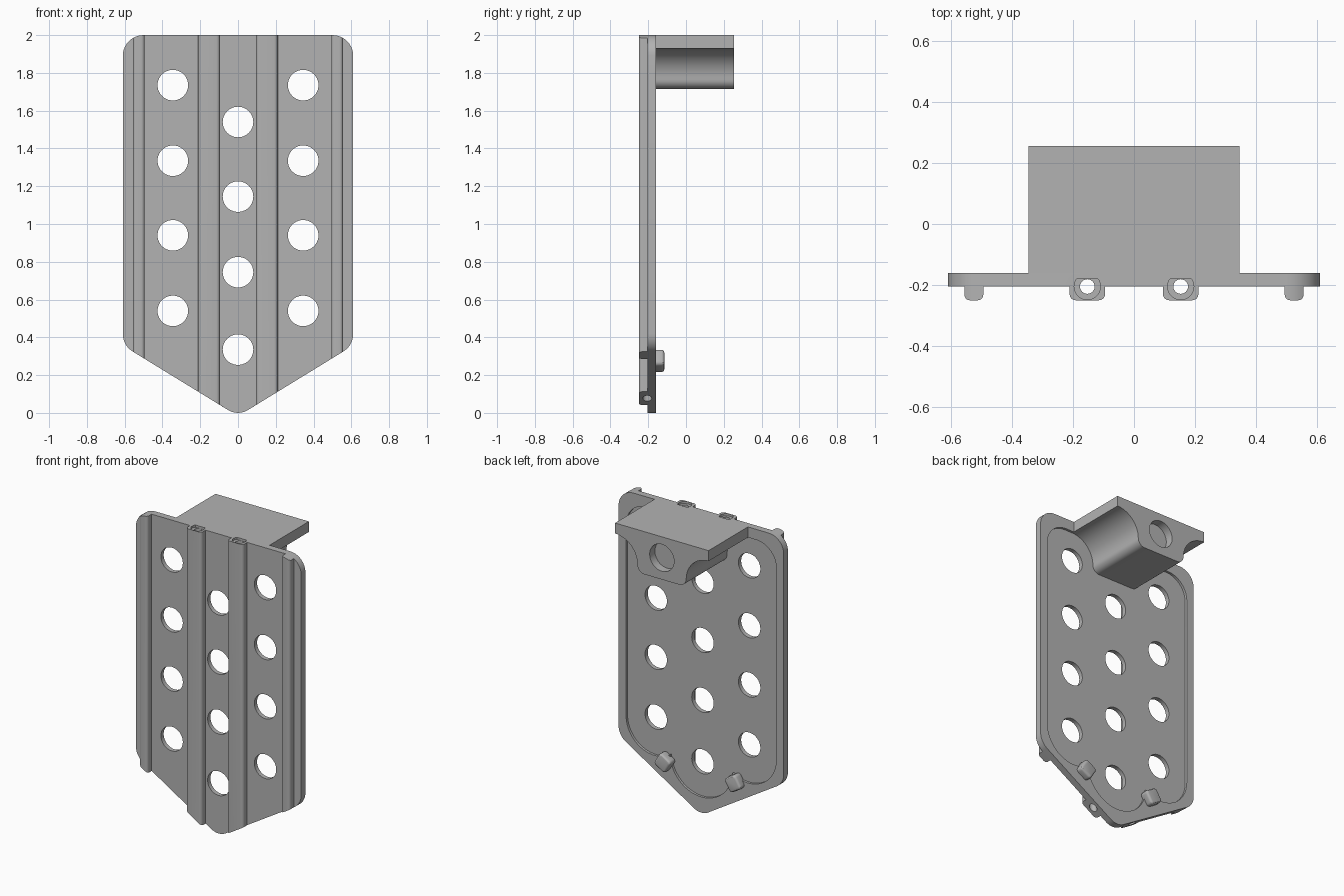
import bpy, bmesh, math
from mathutils import Vector

if "Cube" in bpy.data.objects:
    bpy.data.objects.remove(bpy.data.objects["Cube"])

grey = bpy.data.materials.new("grey_plastic")
grey.diffuse_color = (0.45, 0.45, 0.45, 1)
grey.use_nodes = True
grey.node_tree.nodes["Principled BSDF"].inputs["Base Color"].default_value = grey.diffuse_color


def arc(cx, cz, r, a0, a1, n=16):
    """Points on an arc, angles in degrees."""
    return [(cx + r * math.cos(math.radians(a0 + (a1 - a0) * i / n)),
             cz + r * math.sin(math.radians(a0 + (a1 - a0) * i / n))) for i in range(n + 1)]


def rounded(corners, n=10):
    """Convex polygon (x, y, radius) with filleted corners."""
    out = []
    for i, (x, y, r) in enumerate(corners):
        p = Vector((x, y))
        if r == 0:
            out.append((x, y))
            continue
        a = (Vector(corners[i - 1][:2]) - p).normalized()
        b = (Vector(corners[(i + 1) % len(corners)][:2]) - p).normalized()
        half = a.angle(b) / 2
        c = p + (a + b).normalized() * (r / math.sin(half))
        s, e = p + a * (r / math.tan(half)) - c, p + b * (r / math.tan(half)) - c
        a0 = math.atan2(s.y, s.x)
        da = (math.atan2(e.y, e.x) - a0 + math.pi) % (2 * math.pi) - math.pi
        out += arc(c.x, c.y, r, math.degrees(a0), math.degrees(a0 + da), n)
    return out


def prism(name, pts, lo, hi, axis="Y"):
    """Extrude a profile along Y (points are x, z) or Z (points are x, y)."""
    bm = bmesh.new()
    put = (lambda p, d: (p[0], d, p[1])) if axis == "Y" else (lambda p, d: (p[0], p[1], d))
    f = bm.faces.new([bm.verts.new(put(p, lo)) for p in pts])
    ext = bmesh.ops.extrude_face_region(bm, geom=[f])
    move = (0, hi - lo, 0) if axis == "Y" else (0, 0, hi - lo)
    bmesh.ops.translate(bm, vec=move, verts=[v for v in ext["geom"] if isinstance(v, bmesh.types.BMVert)])
    bmesh.ops.recalc_face_normals(bm, faces=bm.faces)
    me = bpy.data.meshes.new(name)
    bm.to_mesh(me)
    bm.free()
    ob = bpy.data.objects.new(name, me)
    bpy.context.collection.objects.link(ob)
    me.materials.append(grey)
    return ob


def activate(ob):
    bpy.ops.object.select_all(action="DESELECT")
    ob.select_set(True)
    bpy.context.view_layer.objects.active = ob


def boolean(ob, tool, op="DIFFERENCE"):
    m = ob.modifiers.new(op, "BOOLEAN")
    m.operation, m.solver, m.object = op, "EXACT", tool
    activate(ob)
    bpy.ops.object.modifier_apply(modifier=m.name)


def drop(*tools):
    for t in tools:
        bpy.data.objects.remove(t)


def disc(x, z, r, n=40):
    return arc(x, z, r, 0, 360, n)[:-1]


# Shield-shaped plate
outline = rounded([(0, -0.017, 0.1), (0.61, 0.357, 0.11), (0.61, 2, 0.11),
                   (-0.61, 2, 0.11), (-0.61, 0.357, 0.11)])
plate = prism("plate", outline, -0.205, -0.16)

# Shallow lobed recess in the back
half = (arc(0, 0.335, 0.23, -90, -2.6) + arc(0.345, 0.5, 0.21, -123.3, 0)[1:]
        + arc(0.405, 1.78, 0.15, 0, 90))
recess = prism("recess_cutter", half + [(-x, z) for x, z in reversed(half[1:])], -0.176, -0.1)
boolean(plate, recess)
drop(recess)

# Round holes in three columns
for x, zs in ((-0.345, (0.54, 0.94, 1.335, 1.735)), (0, (0.335, 0.745, 1.145, 1.54)),
              (0.345, (0.54, 0.94, 1.335, 1.735))):
    for z in zs:
        hole = prism("hole_cutter", disc(x, z, 0.081), -0.4, 0)
        boolean(plate, hole)
        drop(hole)

# Front ribs trimmed to the plate outline
trim = prism("outline_cutter", outline, -0.4, -0.1)
parts = [plate]
for side, sx in (("left", -1), ("right", 1)):
    for kind, cx, w, r in (("outer", 0.525, 0.031, 0.018), ("inner", 0.153, 0.058, 0.02)):
        c = sx * cx
        profile = rounded([(c - w, -0.25, r), (c + w, -0.25, r), (c + w, -0.2, 0), (c - w, -0.2, 0)], 6)
        rib = prism(f"{side}_{kind}_rib", profile, -0.1, 2.1, "Z")
        boolean(rib, trim, "INTERSECT")
        parts.append(rib)
        if kind == "inner":
            # Long bore with a countersunk mouth
            bore = prism("bore_cutter", disc(c, -0.205, 0.024, 24), -0.2, 2.2, "Z")
            mouth = prism("mouth_cutter", disc(c, -0.205, 0.043, 32), 1.985, 2.2, "Z")
            for target in (plate, rib):
                boolean(target, bore)
                boolean(target, mouth)
            drop(bore, mouth)
drop(trim)

# Rear bracket with curved flanks and a blind hole
flank = [(0.345, 2)] + arc(0.345, 1.765, 0.165, 90, 180) + arc(0.13, 1.765, 0.05, 0, -90, 8)[1:]
bracket = prism("bracket", flank + [(-x, z) for x, z in reversed(flank)], -0.18, 0.255)
socket = prism("socket_cutter", disc(0, 1.86, 0.09), 0.2, 0.4)
boolean(bracket, socket)
drop(socket)
parts.append(bracket)

# Small pegs on the back near the slanted edges
for side, sx in (("left", -1), ("right", 1)):
    s = 0.048
    peg = prism(f"{side}_peg", rounded([(-s, -s, 0.02), (s, -s, 0.02), (s, s, 0.02), (-s, s, 0.02)], 5),
                -0.18, -0.115)
    bev = peg.modifiers.new("soft_end", "BEVEL")
    bev.width, bev.segments, bev.limit_method = 0.014, 3, "ANGLE"
    bev.angle_limit = math.radians(60)
    peg.location = (sx * 0.26, 0, 0.275)
    peg.rotation_euler = (0, -sx * math.radians(31.5), 0)
    activate(peg)
    bpy.ops.object.modifier_apply(modifier=bev.name)
    parts.append(peg)

for ob in parts:
    activate(ob)
    bpy.ops.object.shade_smooth_by_angle(angle=math.radians(30))
